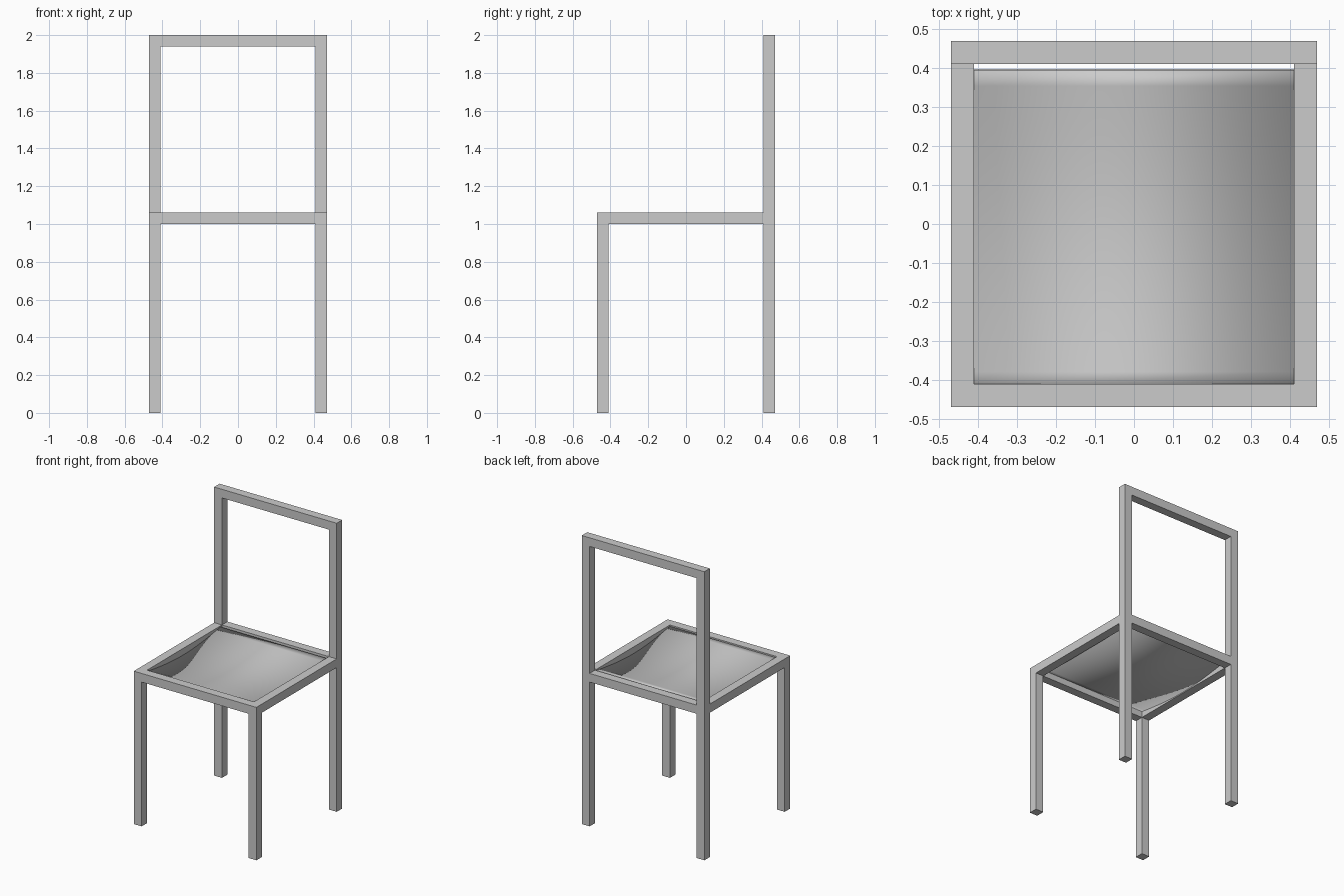
import bpy, bmesh, math

if "Cube" in bpy.data.objects:
    bpy.data.objects.remove(bpy.data.objects["Cube"])

T = 0.06      # square bar thickness
E = 0.44      # bar centre line offset from the middle


def bar(name, x0, x1, y0, y1, z0, z1):
    bm = bmesh.new()
    bmesh.ops.create_cube(bm, size=1)
    for v in bm.verts:
        v.co.x = x0 if v.co.x < 0 else x1
        v.co.y = y0 if v.co.y < 0 else y1
        v.co.z = z0 if v.co.z < 0 else z1
    me = bpy.data.meshes.new(name)
    bm.to_mesh(me)
    bm.free()
    ob = bpy.data.objects.new(name, me)
    bpy.context.collection.objects.link(ob)
    return ob


O, I = E + T / 2, E - T / 2   # outer and inner faces of the frame

# Legs and side rails, one set per side
for side, s in (("left", -1), ("right", 1)):
    xa, xb = sorted((s * O, s * I))
    bar(f"{side}_front_leg", xa, xb, -O, -I, 0, 1.0 + T)
    bar(f"{side}_back_post", xa, xb, I, O, 0, 2.0)
    bar(f"{side}_seat_rail", xa, xb, -I, I, 1.0, 1.0 + T)

# Cross rails
bar("front_seat_rail", -I, I, -O, -I, 1.0, 1.0 + T)
bar("back_seat_rail", -I, I, I, O, 1.0, 1.0 + T)
bar("top_rail", -I, I, I, O, 2.0 - T, 2.0)

# Thin seat panel, sagging gently from front to back
N = 20
verts, faces = [], []
for i in range(N + 1):
    t = i / N
    y = -0.42 + t * 0.815
    z = 1.052 - 0.038 * math.sin(math.pi * t)
    verts += [(-I, y, z), (I, y, z)]
for i in range(N):
    faces.append((2 * i, 2 * i + 1, 2 * i + 3, 2 * i + 2))
me = bpy.data.meshes.new("seat_panel")
me.from_pydata(verts, [], faces)
seat = bpy.data.objects.new("seat_panel", me)
bpy.context.collection.objects.link(seat)
sol = seat.modifiers.new("thickness", 'SOLIDIFY')
sol.thickness = 0.008
sol.offset = -1
bpy.context.view_layer.objects.active = seat
seat.select_set(True)
bpy.ops.object.shade_smooth_by_angle(angle=math.radians(30))
